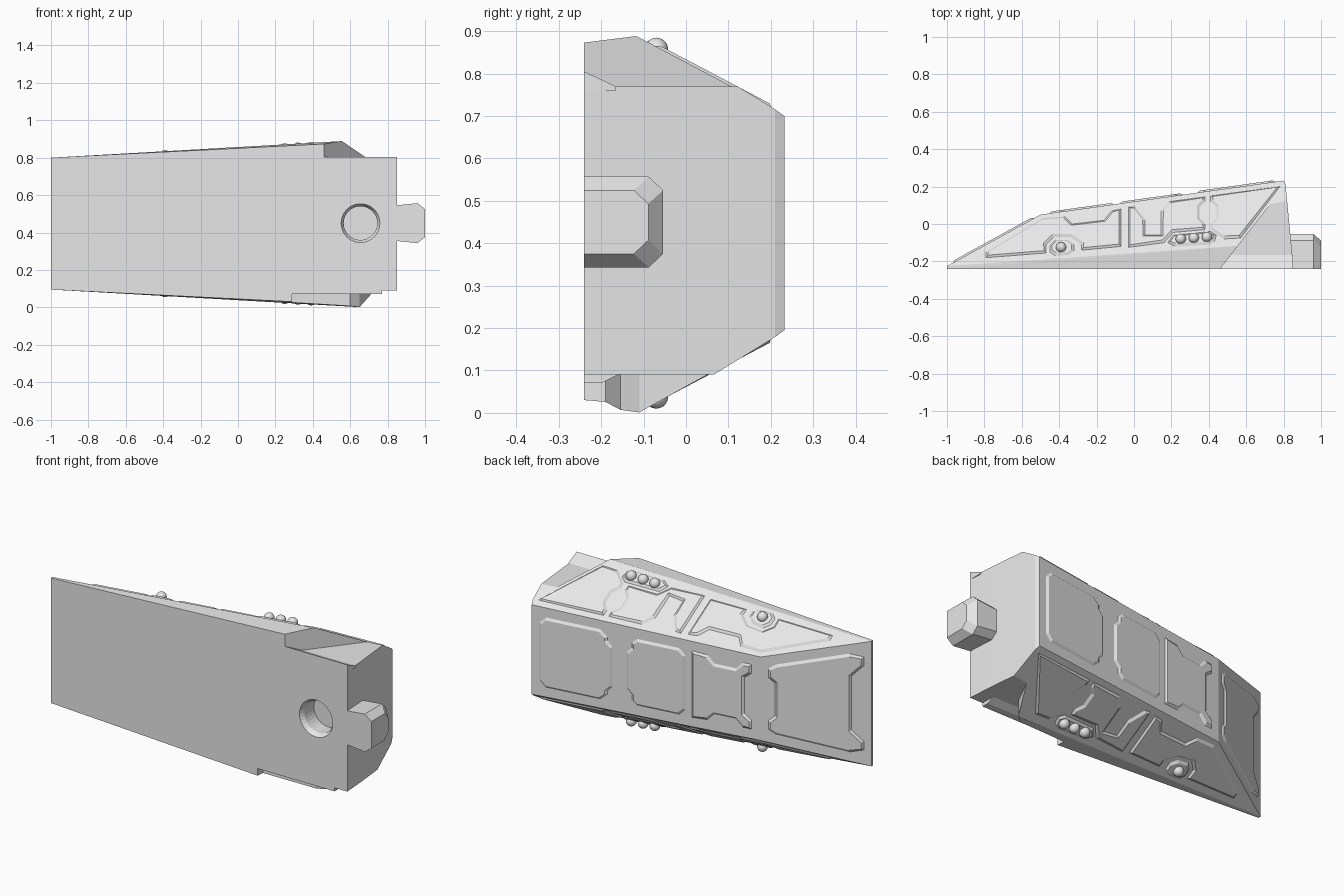
import bpy, bmesh, math
from mathutils import Vector

cube = bpy.data.objects.get("Cube")
if cube:
    bpy.data.objects.remove(cube)

grey = bpy.data.materials.new("light_grey")
grey.use_nodes = True
grey.diffuse_color = (0.8, 0.8, 0.8, 1)
grey.node_tree.nodes["Principled BSDF"].inputs["Base Color"].default_value = (0.8, 0.8, 0.8, 1)

MID = 0.4475   # height of the mirror plane


def add_object(name, bm):
    mesh = bpy.data.meshes.new(name)
    bm.to_mesh(mesh)
    bm.free()
    obj = bpy.data.objects.new(name, mesh)
    bpy.context.collection.objects.link(obj)
    mesh.materials.append(grey)
    return obj


def flip(p):
    return Vector((p[0], p[1], 2 * MID - p[2]))


def hull(name, points):
    bm = bmesh.new()
    for p in points:
        bm.verts.new(p)
    res = bmesh.ops.convex_hull(bm, input=bm.verts)
    loose = {v for v in res["geom_interior"] if isinstance(v, bmesh.types.BMVert)}
    bmesh.ops.delete(bm, geom=list(loose), context="VERTS")
    bmesh.ops.dissolve_limit(bm, angle_limit=0.01, verts=bm.verts, edges=bm.edges)
    bmesh.ops.recalc_face_normals(bm, faces=bm.faces)
    return add_object(name, bm)


def prism(name, outline, z0, z1):
    bm = bmesh.new()
    face = bm.faces.new([bm.verts.new((x, y, z0)) for x, y in outline])
    ext = bmesh.ops.extrude_face_region(bm, geom=[face])["geom"]
    verts = [g for g in ext if isinstance(g, bmesh.types.BMVert)]
    bmesh.ops.translate(bm, vec=(0, 0, z1 - z0), verts=verts)
    bmesh.ops.recalc_face_normals(bm, faces=bm.faces)
    return add_object(name, bm)


def cut(target, cutter):
    cutter.hide_render = True
    mod = target.modifiers.new("cut", "BOOLEAN")
    mod.operation, mod.object, mod.solver = "DIFFERENCE", cutter, "EXACT"
    bpy.context.view_layer.objects.active = target
    bpy.ops.object.modifier_apply(modifier=mod.name)
    bpy.data.objects.remove(cutter)


# Plane rules for the sloped flanks and the two back facets
def slope(x, y):
    return Vector((x, y, 0.8 + 0.099 * (x + 1) - 0.605 * (y + 0.225)))


def back(x, z):
    y = 0.05 + 0.14 * (x + 0.5) if x > -0.5 else 0.05 + 0.55 * (x + 0.5)
    return Vector((x, y, z))


# Main wedge body
half = [(-1, -0.24, 0.8), (-1, -0.225, 0.8), (0.85, -0.24, 0.893), slope(0.84, -0.097),
        slope(0.81, 0.21), back(0.8, 0.7), back(-0.5, 0.683)]
body = hull("main_body", half + [flip(p) for p in half])
cut(body, prism("upper_cutter", [(0.452, -0.25), (0.81, 0.21), (1.2, 0.21), (1.2, -0.25)], 0.77, 1.1))
cut(body, prism("lower_cutter", [(0.29, -0.25), (0.29, -0.19), (0.6, -0.155), (0.65, -0.11),
                                 (0.81, 0.21), (1.2, 0.21), (1.2, -0.25)], -0.2, 0.09))

# Round socket in the front face
bm = bmesh.new()
rings = []
for y, r in ((-0.26, 0.115), (-0.215, 0.09), (-0.13, 0.09)):
    rings.append([bm.verts.new((0.655 + r * math.cos(i * math.tau / 32), y,
                                0.45 + r * math.sin(i * math.tau / 32))) for i in range(32)])
for a, b in zip(rings, rings[1:]):
    for i in range(32):
        bm.faces.new((a[i - 1], a[i], b[i], b[i - 1]))
bm.faces.new(rings[0])
bm.faces.new(rings[-1])
bmesh.ops.recalc_face_normals(bm, faces=bm.faces)
cut(body, add_object("socket_cutter", bm))

# Sloped lips along the front edges of the notches
hull("upper_lip", [(x, y, z) for x in (0.45, 0.85)
                   for y, z in ((-0.24, 0.805), (-0.24, 0.76), (-0.165, 0.77), (-0.165, 0.76))])
hull("lower_lip", [(x, y, z) for x in (0.28, 0.77)
                   for y, z in ((-0.24, 0.07), (-0.24, 0.1), (-0.2, 0.07), (-0.16, 0.09), (-0.16, 0.1))])

# End connector knob
knob = []
for x, s, dy in ((0.8, 0.09, 0), (0.85, 0.095, 0), (0.96, 0.107, 0), (1.0, 0.075, -0.035)):
    for sign in (-1, 1):
        knob += [(x, -0.24, 0.45 + sign * s), (x, -0.088 + dy, 0.45 + sign * s),
                 (x, -0.054 + dy, 0.45 + sign * (s - 0.032))]
hull("end_connector", knob)


# Raised plates with bevelled rims
def plate(name, points, rim=0.014, height=0.009):
    bm = bmesh.new()
    face = bm.faces.new([bm.verts.new(p) for p in points])
    face.normal_update()
    centre = face.calc_center_median()
    if face.normal.dot(centre - Vector((centre.x, -0.3, MID))) < 0:
        face.normal_flip()
    bmesh.ops.inset_individual(bm, faces=[face], thickness=rim, depth=height)
    add_object(name, bm)


def lamp(name, p):
    bm = bmesh.new()
    bmesh.ops.create_uvsphere(bm, u_segments=16, v_segments=10, radius=0.028)
    bmesh.ops.translate(bm, vec=p, verts=bm.verts)
    for f in bm.faces:
        f.smooth = True
    add_object(name, bm)


flank_plates = {
    "long_plate": [(-.79, -.15), (-.49, .03), (-.37, .04), (-.33, .0), (-.16, .02), (-.12, .07),
                   (-.07, .08), (-.07, -.12), (-.28, -.14), (-.28, -.11), (-.34, -.07),
                   (-.43, -.07), (-.47, -.11), (-.47, -.155), (-.79, -.18)],
    "hooked_plate": [(-.03, .09), (-.03, -.125), (.16, -.1), (.21, -.045), (.38, -.03), (.38, 0),
                     (.35, .03), (.35, .09), (.38, .12), (.38, .145), (.19, .12), (.145, .07),
                     (.145, -.06), (.06, -.06), (.06, .02), (.005, .09)],
    "corner_plate": [(.41, .15), (.78, .2), (.57, -.075), (.48, -.08), (.41, -.03), (.41, 0),
                     (.44, .03), (.44, .09), (.41, .12)],
    "single_lamp_base": [(-.45, -.15), (-.45, -.115), (-.42, -.085), (-.355, -.085), (-.32, -.11),
                         (-.32, -.145), (-.35, -.165), (-.42, -.17)],
    "triple_lamp_base": [(.18, -.1), (.21, -.06), (.41, -.04), (.44, -.06), (.43, -.095), (.4, -.11),
                         (.22, -.12)],
}
lamps = [(-.39, -.13), (.25, -.085), (.32, -.08), (.39, -.075)]
for side, turn in (("upper", Vector), ("lower", flip)):
    for name, outline in flank_plates.items():
        plate(side + "_" + name, [turn(slope(x, y)) for x, y in outline])
    for i, (x, y) in enumerate(lamps):
        lamp(f"{side}_lamp_{i + 1}", turn(slope(x, y)) + Vector((0, .005, .01 if side == "upper" else -.01)))

# Back plates: upper half outline, mirrored to the lower half
back_plates = {
    "back_plate_1": [(.34, .56), (.37, .59), (.37, .61), (.41, .645), (.72, .645), (.755, .61)],
    "back_plate_2": [(-.075, .6), (-.04, .635), (.2, .635), (.23, .61), (.23, .58), (.26, .55)],
    "back_plate_3": [(-.41, .55), (-.45, .58), (-.45, .63), (-.4, .63), (-.36, .59), (-.24, .59),
                     (-.2, .63), (-.11, .635)],
    "back_plate_4": [(-.91, .6), (-.965, .66), (-.965, .71), (-.9, .725), (-.57, .645), (-.535, .62),
                     (-.535, .57), (-.565, .54)],
}
for name, upper in back_plates.items():
    top = [back(x, z) for x, z in upper]
    plate(name, top + [flip(p) for p in reversed(top)])
